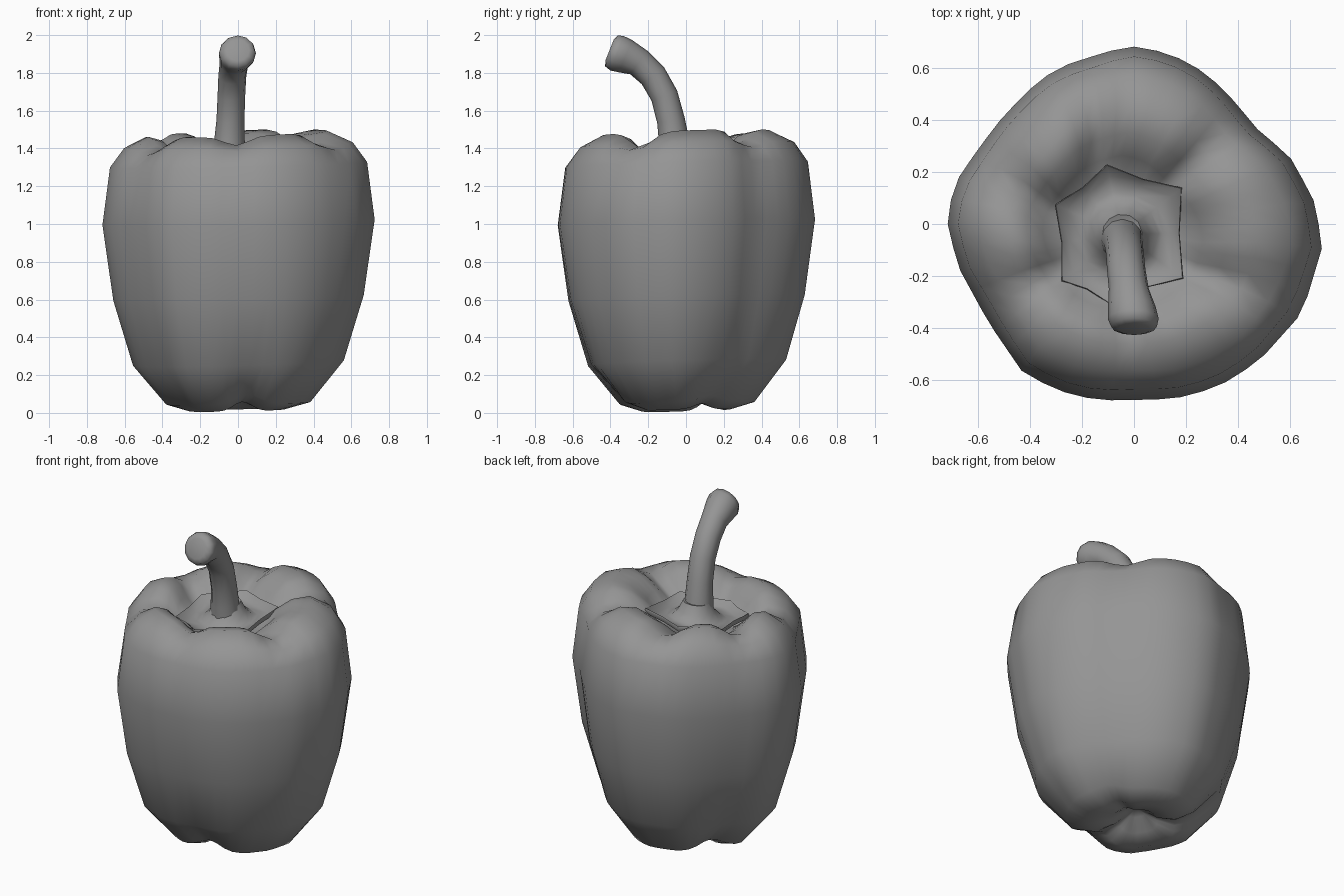
import bpy, bmesh, math
from mathutils import Vector

if "Cube" in bpy.data.objects:
    bpy.data.objects.remove(bpy.data.objects["Cube"])

grey = bpy.data.materials.new("dark_grey")
grey.diffuse_color = (.3, .3, .3, 1)
grey.use_nodes = True
grey.node_tree.nodes["Principled BSDF"].inputs["Base Color"].default_value = grey.diffuse_color


def loft(name, rings, cap_start=None, cap_end=None, angle=40):
    """Skin closed rings of points; close the ends with fans to given points."""
    bm = bmesh.new()
    vr = [[bm.verts.new(p) for p in r] for r in rings]
    n = len(vr[0])
    for a, b in zip(vr, vr[1:]):
        for i in range(n):
            j = (i + 1) % n
            bm.faces.new((a[i], a[j], b[j], b[i]))
    for ring, tip in ((vr[0], cap_start), (vr[-1], cap_end)):
        if tip is not None:
            t = bm.verts.new(tip)
            for i in range(n):
                bm.faces.new((ring[i], ring[(i + 1) % n], t))
    bmesh.ops.recalc_face_normals(bm, faces=bm.faces)
    me = bpy.data.meshes.new(name)
    bm.to_mesh(me)
    bm.free()
    me.materials.append(grey)
    ob = bpy.data.objects.new(name, me)
    bpy.context.collection.objects.link(ob)
    bpy.ops.object.select_all(action='DESELECT')
    ob.select_set(True)
    bpy.context.view_layer.objects.active = ob
    bpy.ops.object.shade_smooth_by_angle(angle=math.radians(angle))
    return ob


# widest outline of the body, seen from above
RIM = [(.728, -.08), (.69, .1), (.6, .26), (.47, .37), (.39, .47), (.28, .58),
       (.17, .64), (.05, .68), (-.03, .685), (-.18, .64), (-.3, .6), (-.4, .52),
       (-.5, .42), (-.6, .29), (-.695, .15), (-.72, .01), (-.68, -.16),
       (-.56, -.38), (-.43, -.57), (-.3, -.64), (-.14, -.68), (.15, -.675),
       (.32, -.63), (.48, -.53), (.65, -.34)]


def rim_radius(th):
    """Distance from the axis to the outline polygon in direction th."""
    d = Vector((math.cos(th), math.sin(th)))
    for p, q in zip(RIM, RIM[1:] + RIM[:1]):
        p, q = Vector(p), Vector(q)
        e = q - p
        den = d.cross(e)
        if abs(den) > 1e-9:
            t, u = p.cross(e) / den, p.cross(d) / den
            if t > 0 and -1e-6 <= u <= 1 + 1e-6:
                return t
    return .68


def groove(th, dirs, width):
    best = 0
    for deg, k in dirs:
        d = (math.degrees(th) - deg + 180) % 360 - 180
        best = max(best, k * math.exp(-(d / width) ** 2))
    return best


TOP = [(45, 1), (108, .9), (162, .9), (211, 1), (270, .6), (331, 1)]
BOTTOM = [(-82, 1), (24, .6), (150, 1)]

# body: radius fraction, height, groove drop, groove pinch, centre shift
PROFILE = [(.08, .11, .0, .0, .6), (.19, .045, .035, .0, .4), (.35, .013, .05, .0, .2),
           (.53, .05, .055, .05, 0), (.775, .265, 0, .04, 0), (.92, .61, 0, .01, 0),
           (1, 1.01, 0, 0, 0), (.945, 1.315, 0, .01, 0), (.84, 1.42, -.035, .02, 0),
           (.67, 1.48, -.08, 0, .2), (.54, 1.46, -.095, 0, .6),
           (.43, 1.395, -.07, 0, 1), (.3, 1.3, 0, 0, 1)]
SEG = 48
rings = []
for f, z, drop, pinch, shift in PROFILE:
    ring = []
    for i in range(SEG):
        th = math.tau * i / SEG
        g = groove(th, TOP, 11) if z > .8 else groove(th, BOTTOM, 16)
        r = rim_radius(th) * f * (1 - pinch * g)
        tilt = .022 * math.cos(th - math.pi / 4) * min(1, 2 * f)
        if z < .1:
            tilt *= .5
        ring.append((r * math.cos(th) - .045 * shift,
                     r * math.sin(th) - .03 * shift, z + drop * g + tilt))
    rings.append(ring)
loft("pepper_body", rings, (-.02, -.01, .13), (-.045, -.03, 1.29), 80)

# calyx: six-pointed leaf plate with a collar round the stem
CORNERS = [(.185, .14), (-.105, .23), (-.305, .075), (-.28, -.22), (-.1, -.305), (.19, -.21)]
CENTRE = Vector((-.045, -.04))
edge = []
for p, q in zip(CORNERS, CORNERS[1:] + CORNERS[:1]):
    p, q = Vector(p), Vector(q)
    mid = (p + q) / 2
    edge += [(p, 1.38), (mid + (CENTRE - mid) * .05, 1.38)]


def calyx_ring(blend, dz, radius=.14):
    out = []
    for p, z in edge:
        d = p - CENTRE
        c = CENTRE + d.normalized() * radius
        xy = c.lerp(p, blend)
        out.append((xy.x, xy.y, (1.355 * (1 - blend) + z * blend) + dz
                    + .04 * xy.x + .08 * xy.y))
    return out


loft("calyx", [calyx_ring(.9, -.03), calyx_ring(1, -.008), calyx_ring(.97, .003),
               calyx_ring(.65, -.024), calyx_ring(.2, -.015), calyx_ring(0, .0, .14),
               calyx_ring(0, .035, .105), calyx_ring(0, .09, .078)],
     None, (-.045, -.04, 1.42), 60)

# stem: curved tube with a swollen, rounded end: x, y, z, radius
PATH = [(-.045, -.055, 1.36, .088), (-.045, -.065, 1.45, .08), (-.04, -.08, 1.55, .074),
        (-.035, -.115, 1.68, .073), (-.03, -.175, 1.785, .074), (-.02, -.25, 1.855, .077),
        (-.008, -.32, 1.888, .092), (-.003, -.365, 1.904, .098),
        (0, -.395, 1.916, .088), (0, -.405, 1.92, .06)]
pts = [Vector(p[:3]) for p in PATH]
rings = []
for k, p in enumerate(pts):
    t = pts[min(k + 1, len(pts) - 1)] - pts[max(k - 1, 0)]
    side = Vector((1, 0, 0))
    up = t.normalized().cross(side).normalized()
    r = PATH[k][3]
    rings.append([p + r * (math.cos(a) * side + math.sin(a) * up)
                  for a in (math.tau * i / 12 for i in range(12))])
loft("stem", rings, pts[0], pts[-1], 80)
